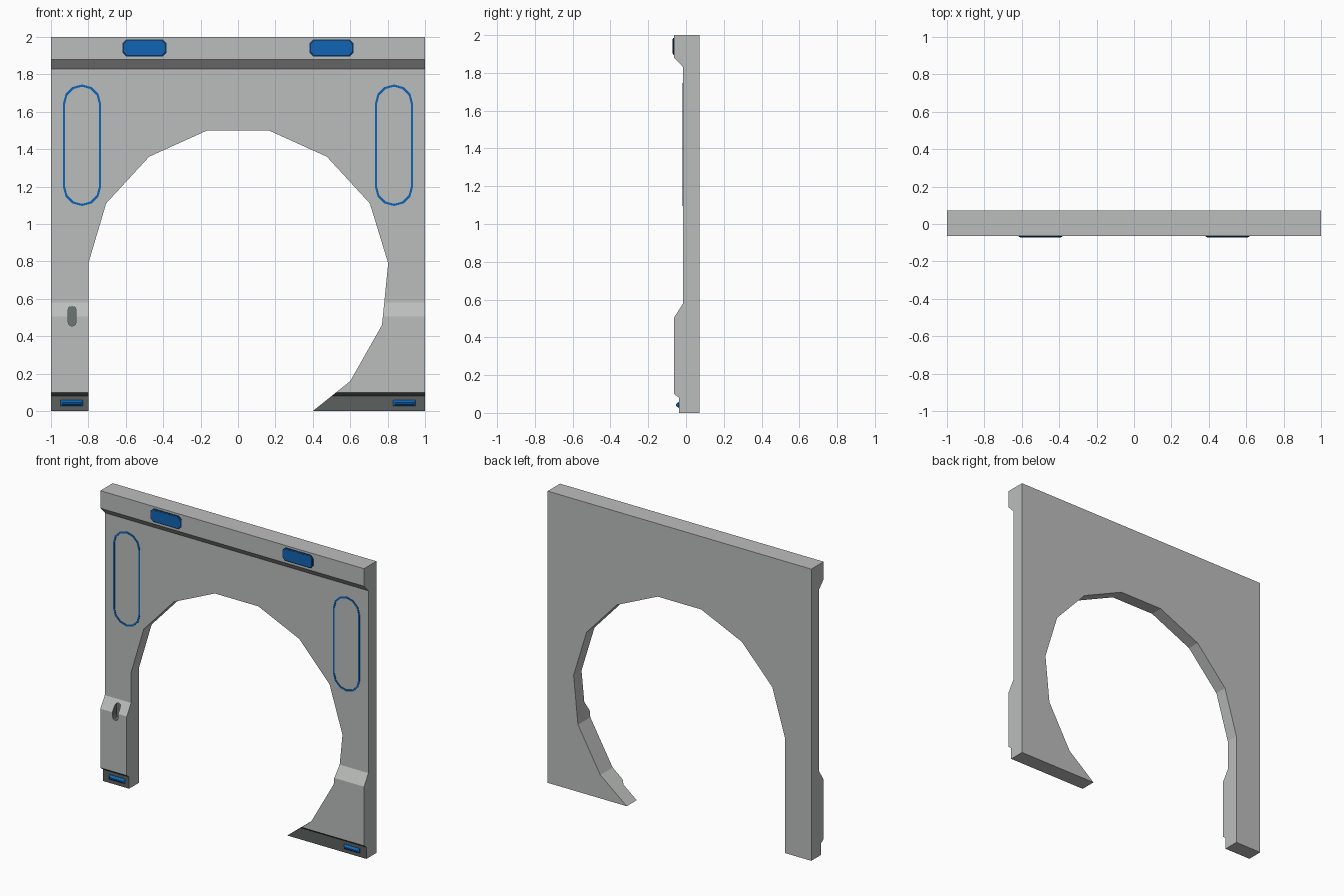
import bpy, bmesh, math

if "Cube" in bpy.data.objects:
    bpy.data.objects.remove(bpy.data.objects["Cube"])

def material(name, rgb):
    m = bpy.data.materials.new(name)
    m.diffuse_color = (*rgb, 1)
    m.use_nodes = True
    m.node_tree.nodes["Principled BSDF"].inputs["Base Color"].default_value = m.diffuse_color
    return m

GREY = material("wall grey", (0.50, 0.515, 0.505))
DARK = material("base dark grey", (0.105, 0.12, 0.115))
BLUE = material("bright blue", (0.006, 0.13, 0.46))
NAVY = material("lamp rim navy", (0.006, 0.04, 0.12))
SLOT = material("slot grey", (0.15, 0.18, 0.17))

def make(name, rings, mats, closed=False):
    """Join equal point rings into a skin; cap the ends unless closed."""
    bm = bmesh.new()
    vs = [[bm.verts.new(p) for p in r] for r in rings]
    n = len(rings[0])
    for k in range(len(vs) if closed else len(vs) - 1):
        a, b = vs[k], vs[(k + 1) % len(vs)]
        for i in range(n):
            j = (i + 1) % n
            bm.faces.new((a[i], a[j], b[j], b[i]))
    if not closed:
        bm.faces.new(vs[0])
        bm.faces.new(vs[-1])
    bmesh.ops.recalc_face_normals(bm, faces=bm.faces)
    me = bpy.data.meshes.new(name)
    bm.to_mesh(me)
    bm.free()
    for m in mats:
        me.materials.append(m)
    ob = bpy.data.objects.new(name, me)
    bpy.context.collection.objects.link(ob)
    return ob

def capsule(cx, cz, rx, half, seg=6, rz=None):
    """Upright capsule outline in x, z."""
    rz = rz or rx
    pts = []
    for s in (1, -1):
        for i in range(seg + 1):
            a = math.pi * i / seg + (0 if s > 0 else math.pi)
            pts.append((cx + rx * math.cos(a), cz + s * (half - rz) + rz * math.sin(a)))
    return pts

def at_y(pts, y):
    return [(x, y, z) for x, z in pts]

def chamfered(cx, cz, hx, hz, c):
    q = [(hx, hz - c), (hx - c, hz), (c - hx, hz), (-hx, hz - c),
         (-hx, c - hz), (c - hx, -hz), (hx - c, -hz), (hx, c - hz)]
    return [(cx + x, cz + z) for x, z in q]

# Wall panel: side profile swept across x
profile = [(0.071, 0), (0.071, 2), (-0.063, 2), (-0.063, 1.88), (-0.015, 1.83),
           (-0.015, 0.58), (-0.063, 0.505), (-0.063, 0.1), (-0.037, 0.08), (-0.037, 0)]
wall = make("wall_panel", [[(x, y, z) for y, z in profile] for x in (-1, 1)], [GREY, DARK, SLOT])

# Cutters: round opening with a straight left jamb, and the small leg slot
opening = [(-0.8, -0.08), (-0.8, 0.79), (-0.705, 1.11), (-0.475, 1.36), (-0.165, 1.5),
           (0.165, 1.5), (0.475, 1.36), (0.705, 1.11), (0.803, 0.79), (0.77, 0.46),
           (0.6, 0.16), (0.3, -0.08)]
cut1 = make("opening_cutter", [at_y(opening, y) for y in (-0.3, 0.3)], [GREY])
cut2 = make("slot_cutter", [at_y(capsule(-0.887, 0.508, 0.022, 0.054, 4), y)
                            for y in (-0.3, -0.02)], [GREY])
for c in (cut1, cut2):
    mod = wall.modifiers.new("cut", "BOOLEAN")
    mod.operation, mod.solver, mod.object = "DIFFERENCE", "EXACT", c
deps = bpy.context.evaluated_depsgraph_get()
cut_mesh = bpy.data.meshes.new_from_object(wall.evaluated_get(deps))
wall.modifiers.clear()
wall.data = cut_mesh
for c in (cut1, cut2):
    bpy.data.objects.remove(c)
cut_mesh.materials.clear()
for m in (GREY, DARK, SLOT):
    cut_mesh.materials.append(m)

# Dark toe strip along the foot, slot interior, grey elsewhere
for p in cut_mesh.polygons:
    c, n = p.center, p.normal
    zs = [cut_mesh.vertices[i].co.z for i in p.vertices]
    xs = [cut_mesh.vertices[i].co.x for i in p.vertices]
    p.material_index = 0
    if max(zs) < 0.11 and n.y < -0.3:
        p.material_index = 1
    elif min(xs) > -0.915 and max(xs) < -0.86 and 0.44 < c.z < 0.58:
        p.material_index = 2

for side, s in (("left", -1), ("right", 1)):
    # Top lamps: navy rim with bright face
    make(f"{side}_top_lamp_rim",
         [at_y(chamfered(s * 0.5, 1.941, 0.117, 0.045, 0.02), -0.06),
          at_y(chamfered(s * 0.5, 1.941, 0.117, 0.045, 0.02), -0.067),
          at_y(chamfered(s * 0.5, 1.941, 0.109, 0.037, 0.016), -0.0705)], [NAVY])
    make(f"{side}_top_lamp_face",
         [at_y(chamfered(s * 0.5, 1.941, 0.109, 0.037, 0.016), y) for y in (-0.069, -0.0715)],
         [BLUE])
    # Capsule outline stripes
    outer = capsule(s * 0.834, 1.421, 0.102, 0.325)
    inner = capsule(s * 0.834, 1.421, 0.090, 0.313)
    make(f"{side}_capsule_stripe",
         [at_y(outer, -0.012), at_y(outer, -0.018), at_y(inner, -0.018), at_y(inner, -0.012)],
         [BLUE], closed=True)
    # Foot lamps: small hipped wedge
    make(f"{side}_foot_lamp",
         [at_y(chamfered(s * 0.89, 0.042, 0.06, 0.016, 0.002), -0.034),
          at_y(chamfered(s * 0.89, 0.042, 0.06, 0.016, 0.002), -0.039),
          at_y(chamfered(s * 0.89, 0.042, 0.048, 0.004, 0.001), -0.053)], [BLUE])
